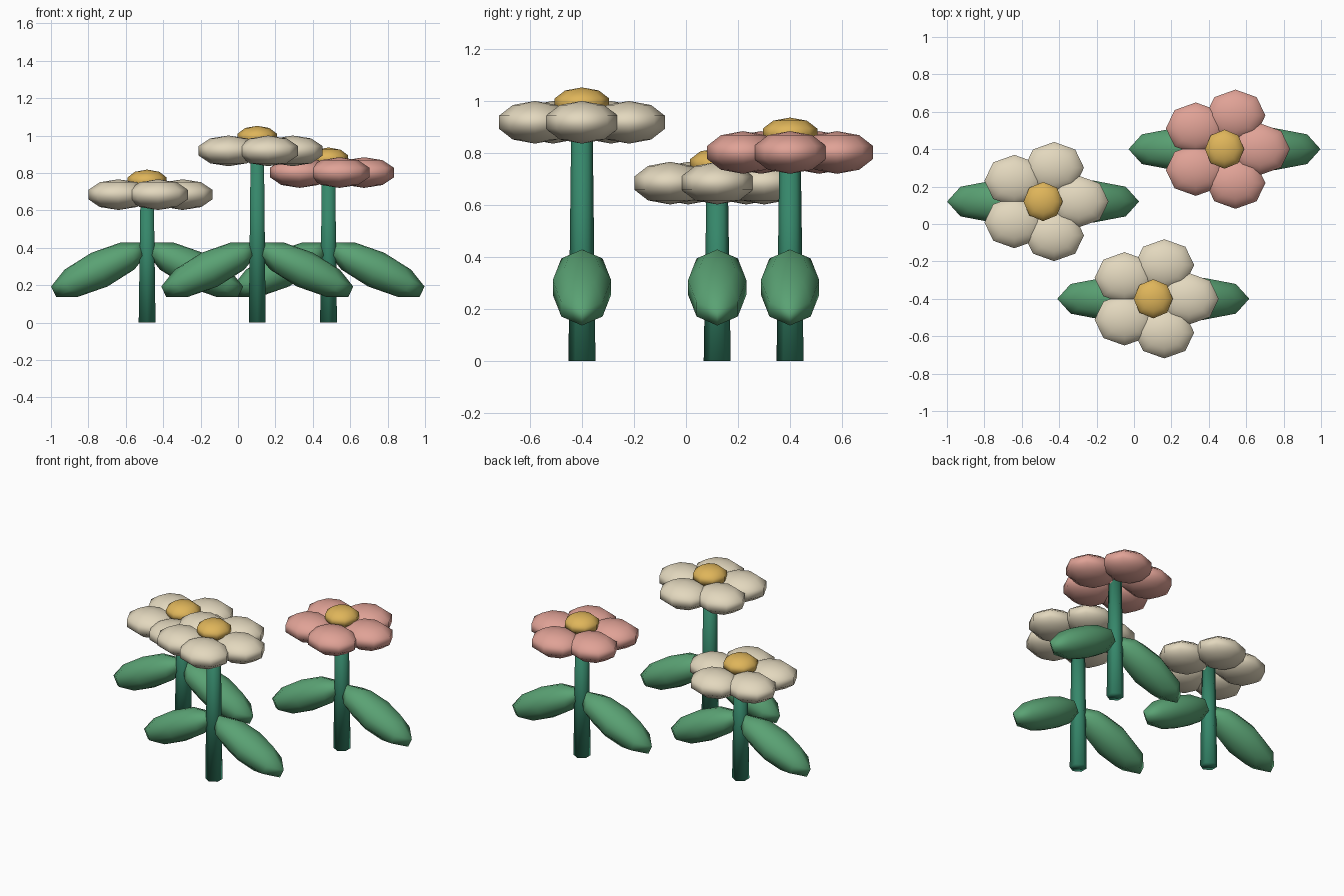
import bpy
from math import cos, sin, radians

if "Cube" in bpy.data.objects:
    bpy.data.objects.remove(bpy.data.objects["Cube"])


def material(name, rgb):
    m = bpy.data.materials.new(name)
    m.diffuse_color = (*rgb, 1)
    m.use_nodes = True
    m.node_tree.nodes["Principled BSDF"].inputs["Base Color"].default_value = m.diffuse_color
    return m


GREEN = material("leaf_green", (0.102, 0.361, 0.174))
STEM = material("stem_green", (0.036, 0.242, 0.144))
CREAM = material("cream", (0.768, 0.686, 0.515))
PINK = material("pink", (0.745, 0.361, 0.305))
YELLOW = material("yellow", (0.738, 0.462, 0.102))


def finish(name, mat):
    ob = bpy.context.object
    ob.name = name
    ob.data.materials.append(mat)
    bpy.ops.object.shade_smooth()
    return ob


def ellipsoid(name, loc, size, mat, tilt=0.0):
    bpy.ops.mesh.primitive_uv_sphere_add(segments=8, ring_count=5, radius=1,
                                         location=loc, rotation=(0, tilt, 0))
    bpy.context.object.scale = size
    return finish(name, mat)


def flower(label, x, y, height, petal_mat):
    # six-sided tapered stem
    bpy.ops.mesh.primitive_cone_add(vertices=6, radius1=0.052, radius2=0.041,
                                    depth=height, location=(x, y, height / 2))
    finish(f"{label}_stem", STEM)
    # pair of drooping leaves
    for side, s in (("left", -1), ("right", 1)):
        ellipsoid(f"{label}_leaf_{side}", (x + s * 0.255, y, 0.283),
                  (0.286, 0.118, 0.10), GREEN, s * 0.45)
    # ring of five petals
    for i in range(5):
        a = radians(72 * i)
        ellipsoid(f"{label}_petal_{i + 1}",
                  (x + 0.19 * cos(a), y + 0.19 * sin(a), height),
                  (0.168, 0.145, 0.082), petal_mat)
    # flower centre
    ellipsoid(f"{label}_centre", (x, y, height + 0.073),
              (0.11, 0.11, 0.061), YELLOW)


flower("short_flower", -0.486, 0.12, 0.684, CREAM)
flower("tall_flower", 0.103, -0.40, 0.918, CREAM)
flower("pink_flower", 0.484, 0.40, 0.802, PINK)
